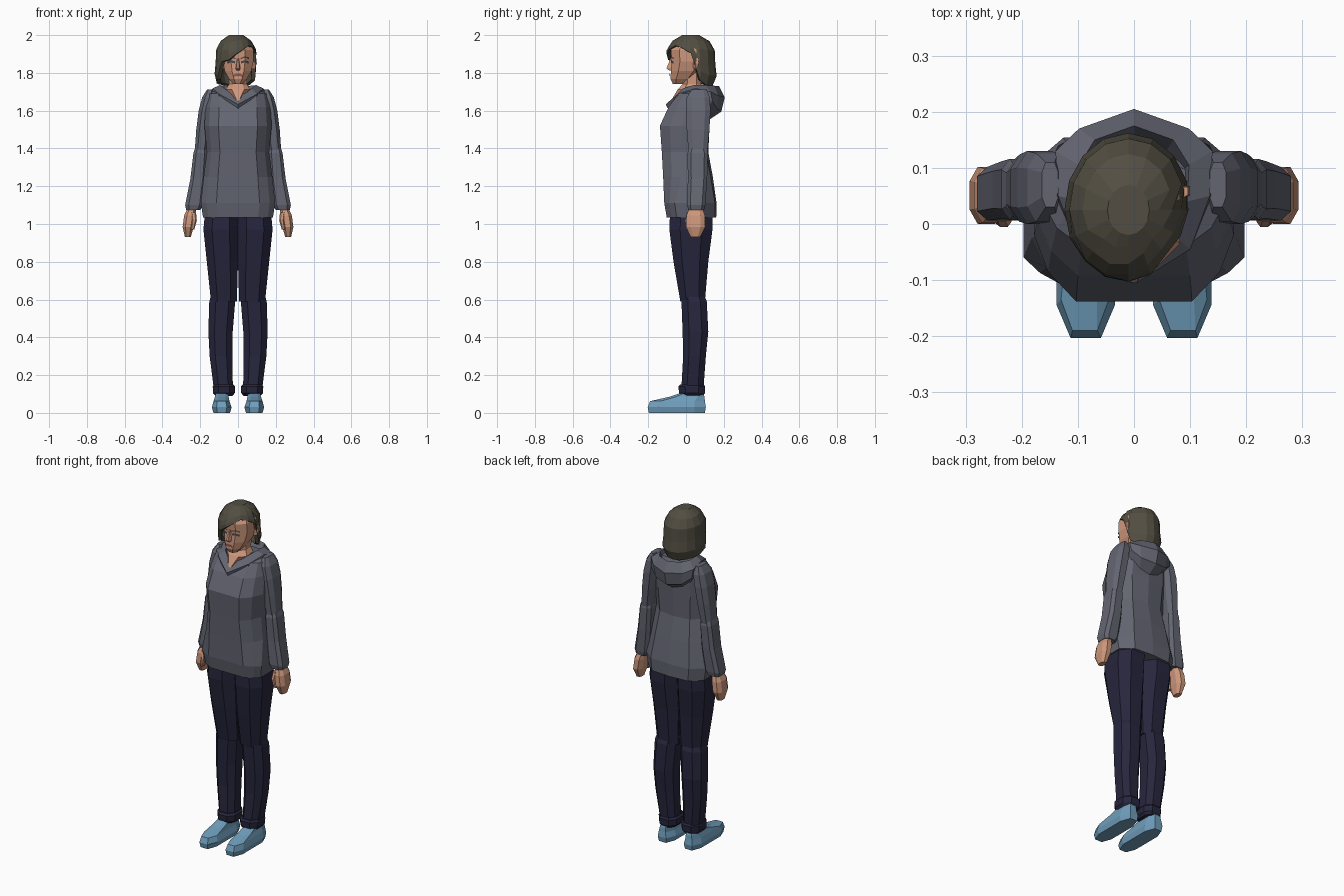
import bpy, bmesh, math
from mathutils import Vector


def material(name, r, g, b):
    m = bpy.data.materials.new(name)
    m.diffuse_color = (r, g, b, 1)
    return m


GREY = material("hoodie_grey", 0.125, 0.13, 0.165)
NAVY = material("trouser_navy", 0.02, 0.019, 0.047)
BLUE = material("shoe_blue", 0.16, 0.34, 0.50)
SKIN = material("skin", 0.62, 0.31, 0.20)
HAIR = material("hair_brown", 0.085, 0.076, 0.055)
LIPS = material("lip_brown", 0.27, 0.09, 0.07)
DARK = material("eye_dark", 0.06, 0.065, 0.085)


def octagon(cx=0.5, cy=0.5):
    a, b = 1 - cx, 1 - cy
    return [(-a, -1), (a, -1), (1, -b), (1, b), (a, 1), (-a, 1), (-1, b), (-1, -b)]


def finish(name, bm, mat, mirror):
    bmesh.ops.recalc_face_normals(bm, faces=bm.faces)
    me = bpy.data.meshes.new(name)
    bm.to_mesh(me)
    bm.free()
    me.materials.append(mat)
    ob = bpy.data.objects.new(name, me)
    bpy.context.collection.objects.link(ob)
    if mirror:
        ob.modifiers.new("mirror", 'MIRROR')
    return ob


def skin_rows(rows, closed=True):
    """Join equal rows of points with quads; returns the bmesh and its rows."""
    bm = bmesh.new()
    vs = [[bm.verts.new(p) for p in row] for row in rows]
    n = len(vs[0])
    for a, b in zip(vs, vs[1:]):
        for i in range(n if closed else n - 1):
            j = (i + 1) % n
            bm.faces.new((a[i], a[j], b[j], b[i]))
    return bm, vs


def loft(name, rings, mat, shape=octagon(), mirror=False):
    """Stack outlines; each ring is z, x min, x max, y min, y max."""
    rows = []
    for z, x0, x1, y0, y1 in rings:
        outline = shape(z) if callable(shape) else shape
        rows.append([((x0 + x1) / 2 + u * (x1 - x0) / 2,
                      (y0 + y1) / 2 + v * (y1 - y0) / 2, z) for u, v in outline])
    bm, vs = skin_rows(rows)
    bm.faces.new(vs[0])
    bm.faces.new(vs[-1])
    return finish(name, bm, mat, mirror)


def sym(z, x, y0, y1):
    return (z, -x, x, y0, y1)


# Shoes
loft("shoes", [(0, .042, .13, -.197, .1), (.03, .034, .138, -.203, .105),
               (.062, .045, .13, -.19, .1), (.085, .05, .122, -.09, .098),
               (.108, .05, .118, -.02, .09)], BLUE, octagon(.48, .38), True)

# Trousers: thighs, lower legs and rolled cuffs
loft("thighs", [(1.05, 0, .176, -.085, .14), (.97, 0, .183, -.088, .14),
                (.8, 0, .165, -.066, .118), (.59, .006, .143, -.03, .1)],
     NAVY, mirror=True)
loft("lower_legs", [(.615, .014, .145, -.02, .1), (.59, .015, .152, -.024, .11),
                    (.43, .028, .157, -.018, .118), (.3, .03, .15, -.015, .105),
                    (.12, .027, .127, -.025, .092)], NAVY, mirror=True)
loft("cuffs", [(.15, .024, .128, -.03, .094), (.14, .015, .134, -.04, .102),
               (.105, .017, .132, -.037, .1), (.09, .03, .12, -.02, .09)],
     NAVY, mirror=True)

# Hoodie body: boxy at the hem, faceted at the chest
chest = [(0, -1), (.58, -1), (.86, -.6), (1, -.1), (1, .4), (.6, .9), (0, 1)]
hem = [(0, -1), (.58, -1), (.85, -.8), (1, -.6), (1, .5), (.64, .94), (0, 1)]


def body(z):
    t = min(1, max(0, (1.3 - z) / .15))
    h = [Vector(c).lerp(Vector(b), t) for c, b in zip(chest, hem)]
    return h + [(-x, y) for x, y in h[-2:0:-1]]


loft("hoodie_body", [sym(1.035, .185, -.102, .16), sym(1.11, .197, -.115, .162),
                     sym(1.25, .182, -.121, .142), sym(1.38, .165, -.128, .118),
                     sym(1.52, .178, -.138, .125), sym(1.62, .172, -.092, .13),
                     sym(1.69, .16, -.04, .125), sym(1.715, .12, .02, .11)],
     GREY, body)

# Sleeves
loft("upper_sleeves", [(1.712, .135, .164, .03, .11), (1.67, .12, .19, .004, .126),
                       (1.6, .13, .208, 0, .13), (1.5, .145, .221, .004, .124),
                       (1.37, .168, .23, .014, .112)], GREY, octagon(.45, .45), True)
loft("lower_sleeves", [(1.4, .168, .228, .015, .108), (1.375, .162, .236, .008, .116),
                       (1.24, .17, .252, .01, .112), (1.1, .185, .28, .006, .102),
                       (1.075, .2, .274, .012, .096)], GREY, octagon(.4, .35), True)

# Hands and thumbs
loft("hands", [(1.09, .22, .265, .02, .085), (1.045, .226, .285, .002, .1),
               (.985, .235, .293, 0, .102), (.93, .25, .281, .025, .075)],
     SKIN, mirror=True)
loft("thumbs", [(1.06, .222, .25, .005, .04), (1.02, .218, .246, -.005, .032),
                (.97, .232, .25, 0, .025)], SKIN, mirror=True)

# Hood: a folded collar that runs from the neckline to the drooping back pouch
# (each section: inner foot, rim, outer edge, underside, outer foot)
hood = [
    [(0, -.04, 1.64), (0, -.07, 1.66), (0, -.108, 1.633), (0, -.095, 1.61), (0, -.07, 1.6)],
    [(.06, -.01, 1.68), (.07, -.018, 1.717), (.1, -.045, 1.688), (.105, -.04, 1.67), (.1, -.02, 1.65)],
    [(.08, .04, 1.68), (.095, .04, 1.735), (.135, .05, 1.718), (.145, .055, 1.69), (.14, .06, 1.66)],
    [(.075, .09, 1.66), (.098, .105, 1.735), (.14, .13, 1.7), (.135, .14, 1.65), (.11, .11, 1.61)],
    [(.045, .11, 1.65), (.07, .15, 1.732), (.098, .17, 1.68), (.085, .165, 1.61), (.06, .115, 1.57)],
    [(0, .115, 1.64), (0, .175, 1.73), (0, .205, 1.67), (0, .187, 1.595), (0, .12, 1.55)]]
bm, _ = skin_rows(hood)
finish("hood", bm, GREY, True)

# Neck and open neckline
loft("neck", [sym(1.82, .05, -.015, .08), sym(1.74, .048, -.018, .08),
              sym(1.712, .065, -.044, .085), sym(1.655, .014, -.078, .05)], SKIN)

# Head, nose and ears
loft("head", [sym(1.742, .026, -.07, -.01), sym(1.768, .048, -.082, .04),
              sym(1.81, .07, -.08, .08), sym(1.86, .082, -.076, .1),
              sym(1.92, .082, -.08, .1), sym(1.965, .06, -.05, .08)],
     SKIN, octagon(.55, .5))
loft("nose", [(1.812, -.014, .014, -.088, -.06), (1.824, -.017, .017, -.104, -.06),
              (1.88, -.007, .007, -.08, -.06)], SKIN,
     [(-.4, -1), (.4, -1), (1, 1), (-1, 1)])
loft("ears", [(1.82, .075, .088, .04, .055), (1.85, .075, .1, .035, .068),
              (1.88, .075, .096, .038, .066)], SKIN,
     [(-1, -1), (1, 0), (1, 1), (-1, 1)], True)


# Face details as thin plates
def strip(name, pts, height, mat, mirror=True):
    bm, _ = skin_rows([[Vector(p) for p in pts],
                       [Vector(p) - Vector((0, 0, height)) for p in pts]], False)
    return finish(name, bm, mat, mirror)


strip("eyes", [(.016, -.08, 1.862), (.037, -.08, 1.867), (.056, -.067, 1.861)], .012, DARK)
strip("brows", [(.012, -.081, 1.879), (.037, -.081, 1.888), (.058, -.066, 1.881)], .007, HAIR)
strip("lips", [(0, -.087, 1.796), (.012, -.085, 1.797), (.023, -.084, 1.79)], .014, LIPS)

# Hair: columns hang from the crown to a lower edge that opens around the face
edge = [1.905, 1.76, 1.735, 1.73, 1.73, 1.73, 1.735, 1.74,
        1.745, 1.765, 1.86, 1.868, 1.9, 1.925, 1.945, 1.932]
profile = [(1.72, .84), (1.735, .9), (1.78, 1.05), (1.85, .99),
           (1.92, .97), (1.968, .76), (2.0, .34)]


def hair_scale(z):
    for (z0, s0), (z1, s1) in zip(profile, profile[1:]):
        if z <= z1:
            return s0 + (s1 - s0) * (z - z0) / (z1 - z0)
    return profile[-1][1]


rows = []
for t in (0, .12, .3, .58, .8, 1):
    row = []
    for k, low in enumerate(edge):
        a = math.tau * k / len(edge)
        z = 2 - (2 - low) * t
        s = hair_scale(z)
        row.append((-.01 + .11 * s * math.cos(a), .025 + .131 * s * math.sin(a), z))
    rows.append(row)
bm, vs = skin_rows(rows)
bm.faces.new(vs[0])
hair = finish("hair", bm, HAIR, False)
solid = hair.modifiers.new("thickness", 'SOLIDIFY')
solid.thickness = .022
solid.offset = -1
